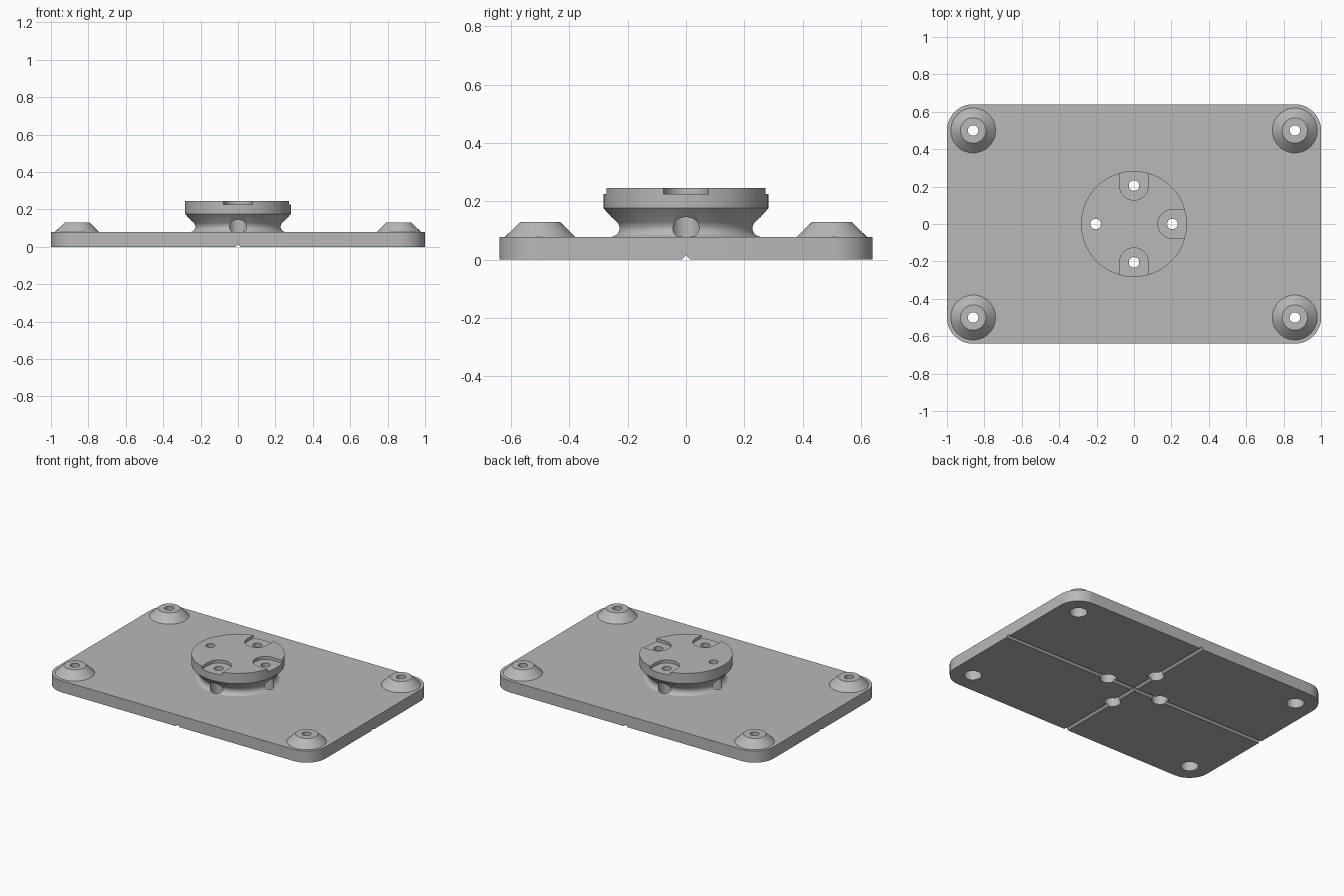
import bpy
import bmesh
from math import sin, cos, pi, radians
from mathutils import Matrix

if "Cube" in bpy.data.objects:
    bpy.data.objects.remove(bpy.data.objects["Cube"])

PLATE_TOP, BOSS_TOP, HUB_TOP, POCKET_FLOOR = 0.078, 0.129, 0.245, 0.225
HALF_X, HALF_Y, CORNER = 1.0, 0.64, 0.14
BOLT_RING, BOLT_R = 0.205, 0.028

grey = bpy.data.materials.new("plain grey")
grey.use_nodes = True
colour = (0.48, 0.48, 0.48, 1)
grey.diffuse_color = colour
grey.node_tree.nodes["Principled BSDF"].inputs["Base Color"].default_value = colour


def finish(name, bm):
    bmesh.ops.recalc_face_normals(bm, faces=bm.faces)
    mesh = bpy.data.meshes.new(name)
    bm.to_mesh(mesh)
    bm.free()
    mesh.materials.append(grey)
    obj = bpy.data.objects.new(name, mesh)
    bpy.context.collection.objects.link(obj)
    return obj


def arc(cx, cy, r, start, end, steps):
    angles = [radians(start + (end - start) * i / steps) for i in range(steps + 1)]
    return [(cx + r * cos(a), cy + r * sin(a)) for a in angles]


def prism(name, outline, z0, z1, matrix=Matrix()):
    """Extrude a flat outline from z0 to z1."""
    bm = bmesh.new()
    face = bm.faces.new([bm.verts.new((x, y, z0)) for x, y in outline])
    top = bmesh.ops.extrude_face_region(bm, geom=[face])["geom"]
    verts = [v for v in top if isinstance(v, bmesh.types.BMVert)]
    bmesh.ops.translate(bm, verts=verts, vec=(0, 0, z1 - z0))
    bm.transform(matrix)
    return finish(name, bm)


def lathe(name, profile, x=0, y=0, sides=48):
    """Closed solid of revolution from (radius, height) points."""
    bm = bmesh.new()
    rings = [[bm.verts.new((x + r * cos(2 * pi * i / sides),
                            y + r * sin(2 * pi * i / sides), z))
              for i in range(sides)] for r, z in profile]
    for a, b in zip(rings, rings[1:]):
        for i in range(sides):
            j = (i + 1) % sides
            bm.faces.new((a[i], a[j], b[j], b[i]))
    bm.faces.new(rings[0][::-1])
    bm.faces.new(rings[-1])
    return finish(name, bm)


def cut(part, cutters):
    for cutter in cutters:
        mod = part.modifiers.new("cut", "BOOLEAN")
        mod.operation = "DIFFERENCE"
        mod.solver = "EXACT"
        mod.object = cutter
        bpy.context.view_layer.objects.active = part
        bpy.ops.object.modifier_apply(modifier=mod.name)


# Rounded base plate
outline = []
for k, (sx, sy) in enumerate([(1, 1), (-1, 1), (-1, -1), (1, -1)]):
    outline += arc(sx * (HALF_X - CORNER), sy * (HALF_Y - CORNER), CORNER,
                   90 * k, 90 * k + 90, 12)
plate = prism("base_plate", outline, 0, PLATE_TOP)

# Central hub: filleted neck, flared cone and flat disc
hub = lathe("central_hub", [
    (0.254, PLATE_TOP), (0.244, 0.083), (0.237, 0.09), (0.233, 0.099),
    (0.232, 0.108), (0.234, 0.118), (0.239, 0.128), (0.283, 0.176),
    (0.283, HUB_TOP)], sides=96)

# Conical corner bosses with stepped screw holes
bosses, corner_holes = [], []
for side, sx in (("left", 1), ("right", -1)):
    for end, sy in (("front", -1), ("back", 1)):
        x, y = sx * (HALF_X - CORNER), sy * (HALF_Y - CORNER)
        boss = lathe(f"{end}_{side}_boss",
                     [(0.12, PLATE_TOP), (0.068, BOSS_TOP)], x, y)
        hole = lathe("corner_hole_cutter",
                     [(0.054, -0.1), (0.054, 0.085), (BOLT_R, 0.085), (BOLT_R, 0.3)], x, y)
        cut(boss, [hole])
        bosses.append(boss)
        corner_holes.append(hole)

# Hub bolt holes and the open U-shaped pockets above them
hub_holes, pockets = [], []
u_shape = arc(BOLT_RING, 0, 0.077, 90, 270, 24) + [(0.4, -0.077), (0.4, 0.077)]
for k in range(4):
    a = k * pi / 2
    hub_holes.append(lathe("hub_hole_cutter",
                           [(0.05, -0.1), (0.05, 0.165), (BOLT_R, 0.165), (BOLT_R, 0.3)],
                           BOLT_RING * cos(a), BOLT_RING * sin(a)))
    pockets.append(prism("pocket_cutter", u_shape, POCKET_FLOOR, 0.3,
                         Matrix.Rotation(a, 4, "Z")))

# Crossed V grooves under the plate
grooves = []
for turn in (0, pi / 2):
    upright = Matrix.Rotation(turn, 4, "Z") @ Matrix.Rotation(pi / 2, 4, "X")
    grooves.append(prism("groove_cutter", [(-0.03, -0.015), (0.03, -0.015), (0, 0.015)],
                         -1.2, 1.2, upright))

cut(plate, corner_holes + hub_holes + grooves)
cut(hub, hub_holes + pockets)

for cutter in corner_holes + hub_holes + pockets + grooves:
    bpy.data.objects.remove(cutter)

# Smooth the round walls, keep the machined edges crisp
bpy.ops.object.select_all(action="DESELECT")
for part in [plate, hub] + bosses:
    part.select_set(True)
bpy.context.view_layer.objects.active = plate
bpy.ops.object.shade_smooth_by_angle(angle=radians(30))
